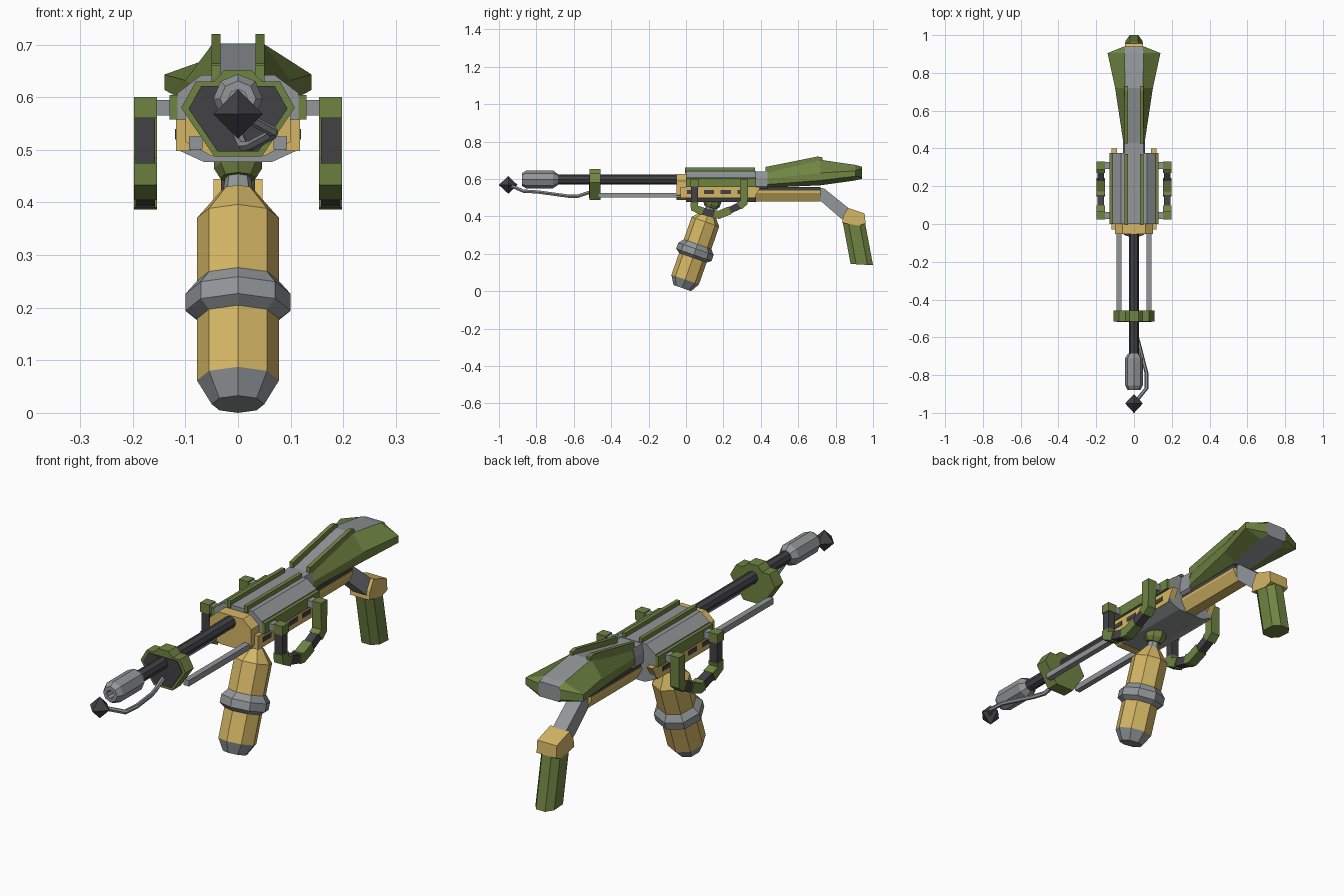
import bpy, bmesh, math
from mathutils import Vector

if "Cube" in bpy.data.objects:
    bpy.data.objects.remove(bpy.data.objects["Cube"])


def material(name, rgb):
    m = bpy.data.materials.new(name)
    m.diffuse_color = (*rgb, 1)
    m.use_nodes = True
    m.node_tree.nodes["Principled BSDF"].inputs["Base Color"].default_value = m.diffuse_color
    return m


GREEN = material("green", (0.16, 0.23, 0.055))
YELLOW = material("yellow", (0.66, 0.47, 0.13))
DARK = material("dark", (0.055, 0.055, 0.06))
GREY = material("grey", (0.29, 0.31, 0.32))


def loft(name, rings, mat):
    """Skin a run of equal-sized rings and cap both ends."""
    bm = bmesh.new()
    vs = [[bm.verts.new(p) for p in r] for r in rings]
    n = len(vs[0])
    for a, b in zip(vs, vs[1:]):
        for i in range(n):
            j = (i + 1) % n
            bm.faces.new((a[i], a[j], b[j], b[i]))
    bm.faces.new(vs[0])
    bm.faces.new(vs[-1])
    bmesh.ops.recalc_face_normals(bm, faces=bm.faces)
    me = bpy.data.meshes.new(name)
    bm.to_mesh(me)
    bm.free()
    me.materials.append(mat)
    ob = bpy.data.objects.new(name, me)
    bpy.context.collection.objects.link(ob)
    return ob


def tube(name, pts, radii, mat, n=8, rot=0.0, axis=None):
    """Rings of n sides along a path, with mitred corners."""
    pts = [Vector(p) for p in pts]
    if not isinstance(radii, (list, tuple)):
        radii = [radii] * len(pts)
    rings = []
    for i, (p, r) in enumerate(zip(pts, radii)):
        t = Vector(axis) if axis else Vector()
        if not axis:
            if i > 0:
                t += (p - pts[i - 1]).normalized()
            if i < len(pts) - 1:
                t += (pts[i + 1] - p).normalized()
        t.normalize()
        side = (Vector((1, 0, 0)) - t * t.x).normalized()
        up = t.cross(side)
        angs = [rot + math.tau * k / n for k in range(n)]
        rings.append([p + r * (side * math.cos(a) + up * math.sin(a)) for a in angs])
    return loft(name, rings, mat)


def sym(half, y):
    """Full xz cross-section at y from its right half, listed top to bottom."""
    return [(x, y, z) for x, z in half] + [(-x, y, z) for x, z in reversed(half)]


def slab(name, profile, x0, x1, mat):
    """Side (yz) profile given thickness from x0 to x1."""
    return loft(name, [[(x, y, z) for y, z in profile] for x in (x0, x1)], mat)


def box(name, x0, x1, y0, y1, z0, z1, mat):
    return slab(name, [(y0, z0), (y1, z0), (y1, z1), (y0, z1)], x0, x1, mat)


# Barrel, muzzle and igniter
BZ = 0.597
tube("barrel", [(0, -0.81, BZ), (0, -0.02, BZ)], 0.026, DARK)
tube("muzzle", [(0, y, BZ) for y in (-0.82, -0.878, -0.878, -0.855, -0.71, -0.685)],
     [0.018, 0.018, 0.034, 0.047, 0.047, 0.03], GREY, axis=(0, 1, 0))
tube("igniter_tip", [(0, -1.0, 0.568), (0, -0.95, 0.568), (0, -0.902, 0.568)],
     [0.001, 0.047, 0.001], DARK, n=4)
tube("igniter_pipe", [(0.01, -0.94, 0.565), (0.066, -0.87, 0.535), (0.066, -0.79, 0.53),
                      (0.025, -0.63, 0.508), (0.01, -0.58, 0.507), (0.0, -0.51, 0.53)],
     0.01, GREY, n=6)

# Front bracket with dark inset plate and top block
hexa = [(0.08, 0.63), (0.108, 0.58), (0.045, 0.487)]
inset = [(x * 0.87, 0.565 + (z - 0.565) * 0.87) for x, z in hexa]
loft("front_bracket", [sym(hexa, -0.515), sym(hexa, -0.458)], GREEN)
loft("bracket_plate", [sym(inset, -0.519), sym(inset, -0.50)], DARK)
cap = [(0.025, 0.652), (0.05, 0.625)]
loft("bracket_cap", [sym(cap, -0.515), sym(cap, -0.458)], GREEN)
for s in (1, -1):
    tube("guide_rod", [(s * 0.08, -0.47, 0.513), (s * 0.08, -0.03, 0.513)],
         0.018, GREY, n=4, rot=math.pi / 4)

# Receiver
collar = [(0.06, 0.625), (0.1, 0.59), (0.1, 0.515), (0.05, 0.488)]
loft("receiver_collar", [sym(collar, -0.052), sym(collar, 0.01)], YELLOW)
body = [(0.07, 0.642), (0.115, 0.608), (0.115, 0.5), (0.065, 0.477)]
loft("receiver_body", [sym(body, 0.0), sym(body, 0.375)], GREY)
neck = [(0.05, 0.64), (0.058, 0.605), (0.058, 0.56), (0.04, 0.545)]
loft("receiver_neck", [sym(neck, 0.36), sym(neck, 0.435)], GREY)
for s in (1, -1):
    box("top_rail", s * 0.033, s * 0.05, -0.005, 0.37, 0.63, 0.66, GREEN)
    box("side_panel", s * 0.11, s * 0.13, 0.0, 0.375, 0.558, 0.604, GREEN)
    slab("vent_panel", [(-0.03, 0.558), (0.4, 0.558), (0.365, 0.498), (-0.03, 0.498)],
         s * 0.09, s * 0.118, YELLOW)
    for k in range(4):
        y = 0.005 + k * 0.09
        box("vent_slot", s * 0.112, s * 0.12, y, y + 0.055, 0.52, 0.54, DARK)

# Stock: lofted, with grey spine, underside and butt
sections = [
    (0.43, [(0.045, 0.64), (0.056, 0.6), (0.056, 0.57), (0.04, 0.553)]),
    (0.72, [(0.048, 0.702), (0.1, 0.632), (0.1, 0.592), (0.045, 0.566)]),
    (0.905, [(0.05, 0.675), (0.14, 0.643), (0.14, 0.614), (0.055, 0.592)]),
    (0.94, [(0.045, 0.665), (0.052, 0.655), (0.052, 0.61), (0.045, 0.6)]),
]
stock = loft("stock", [sym(h, y) for y, h in sections], GREEN)
stock.data.materials.append(GREY)
for f in stock.data.polygons:
    if abs(f.center.x) < 0.005:
        f.material_index = 1
for s in (1, -1):
    slab("stock_rail", [(0.425, 0.63), (0.425, 0.664), (0.705, 0.72), (0.73, 0.715), (0.73, 0.69)],
         s * 0.033, s * 0.05, GREEN)

# Lower rail, arm and rear grip
rail_top = [(0.046, 0.556), (0.046, 0.536)]
loft("rail_strip", [sym(rail_top, 0.37), sym(rail_top, 0.72)], DARK)
rail = [(0.05, 0.538), (0.05, 0.525), (0.025, 0.48)]
loft("lower_rail", [sym(rail, 0.37), sym(rail, 0.72)], YELLOW)
slab("grip_arm", [(0.71, 0.555), (0.74, 0.548), (0.88, 0.435), (0.85, 0.37), (0.72, 0.482)],
     -0.032, 0.032, GREY)
slab("grip_joint", [(0.865, 0.445), (0.955, 0.415), (0.96, 0.362), (0.925, 0.35),
                    (0.835, 0.365), (0.84, 0.4)], -0.047, 0.047, YELLOW)
hexgrip = [(0.022, -0.06), (0.045, -0.03), (0.045, 0.03), (0.022, 0.06)]
loft("rear_grip", [[(x, yc + y, z - y * 0.06) for x, y, _ in
                    [(a, b, 0) for a, b in hexgrip] + [(-a, b, 0) for a, b in reversed(hexgrip)]]
                   for yc, z in ((0.898, 0.366), (0.94, 0.142))], GREEN)

# Fuel canister, tilted back
AX = Vector((0, 0.33, 0.944))


def canister(name, steps, mat):
    base = Vector((0, -0.02, 0.0165))
    tube(name, [base + AX * t for t, _ in steps], [r for _, r in steps], mat, axis=AX)


canister("canister_base", [(0, 0.05), (0.048, 0.078)], GREY)
canister("canister_tank", [(0.048, 0.078), (0.375, 0.078), (0.43, 0.032)], YELLOW)
canister("canister_band", [(0.172, 0.078), (0.188, 0.1), (0.222, 0.1), (0.248, 0.078)], GREY)
canister("canister_neck", [(0.42, 0.03), (0.47, 0.022)], GREY)
canister("canister_fitting", [(0.455, 0.034), (0.475, 0.046), (0.515, 0.046)], GREEN)

# Side handles: alternating green joints and dark bars
green_runs = [[(0.045, 0.6), (0.045, 0.56)],
              [(0.045, 0.475), (0.045, 0.445), (0.09, 0.425)],
              [(0.15, 0.412), (0.175, 0.408), (0.235, 0.432)],
              [(0.285, 0.455), (0.31, 0.475), (0.31, 0.6)]]
dark_runs = [[(0.045, 0.57), (0.045, 0.465)],
             [(0.08, 0.43), (0.16, 0.408)],
             [(0.22, 0.425), (0.295, 0.462)]]
for s in (1, -1):
    for runs, r, mat, name in ((green_runs, 0.031, GREEN, "handle_joint"),
                               (dark_runs, 0.026, DARK, "handle_bar")):
        for run in runs:
            tube(name, [(s * 0.176, y, z) for y, z in run], r, mat, n=4, rot=math.pi / 4)
    for y in (0.045, 0.31):
        box("handle_mount", s * 0.11, s * 0.16, y - 0.018, y + 0.018, 0.565, 0.595, GREY)
